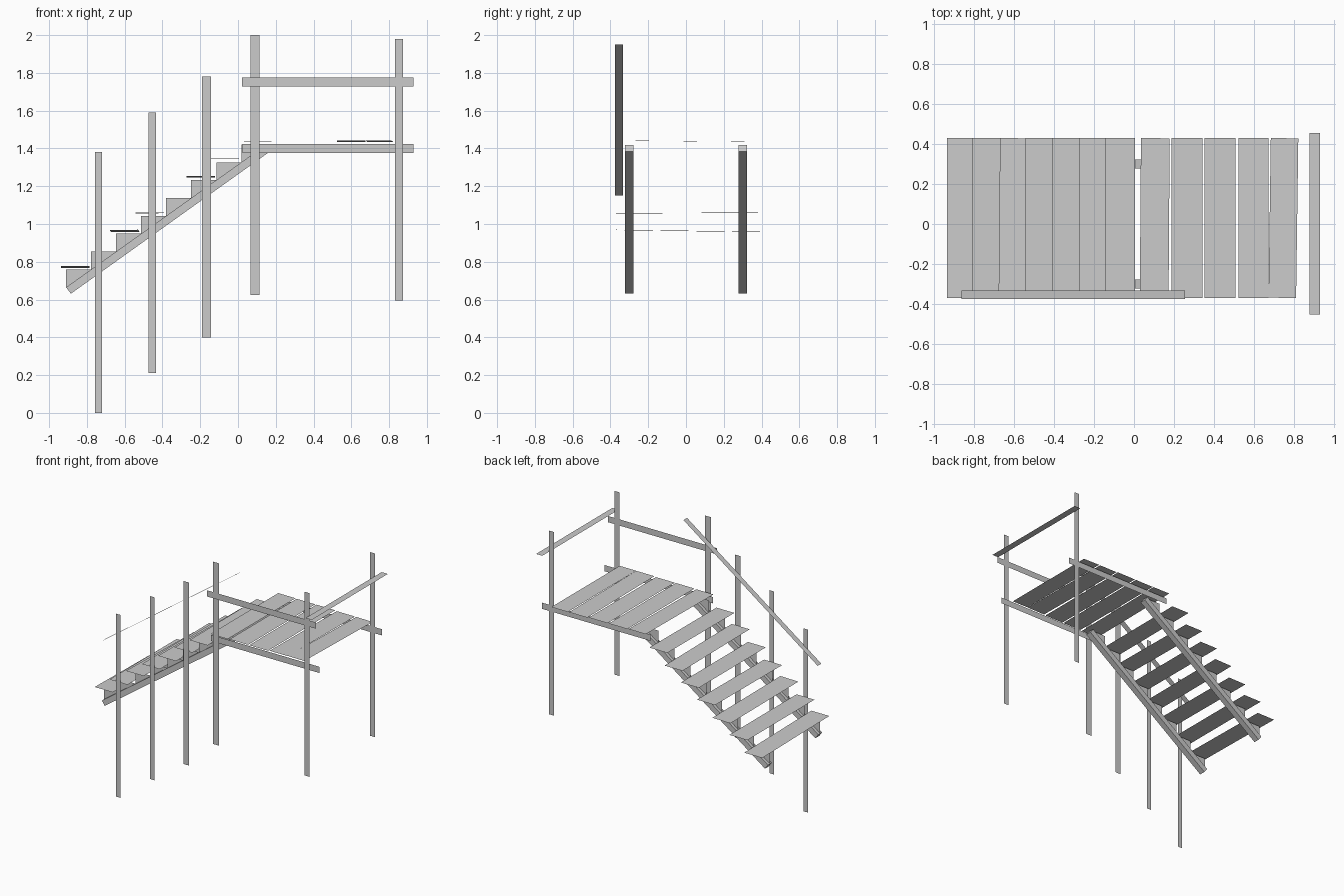
import bpy
import bmesh
from math import radians
from mathutils import Vector

cube = bpy.data.objects.get("Cube")
if cube:
    bpy.data.objects.remove(cube, do_unlink=True)

# One plain wood colour for everything
GREY = (0.6, 0.6, 0.6, 1.0)
wood = bpy.data.materials.new("plain_grey_wood")
wood.use_nodes = True
wood.diffuse_color = GREY
wood.node_tree.nodes["Principled BSDF"].inputs["Base Color"].default_value = GREY


def panel(name, corners, depth=None):
    """Flat polygon, optionally extruded by a vector."""
    bm = bmesh.new()
    face = bm.faces.new([bm.verts.new(c) for c in corners])
    if depth:
        kept = bmesh.ops.extrude_face_region(bm, geom=[face], use_keep_orig=True)
        moved = [g for g in kept["geom"] if isinstance(g, bmesh.types.BMVert)]
        bmesh.ops.translate(bm, verts=moved, vec=Vector(depth))
        bmesh.ops.recalc_face_normals(bm, faces=bm.faces)
    mesh = bpy.data.meshes.new(name)
    bm.to_mesh(mesh)
    bm.free()
    mesh.materials.append(wood)
    obj = bpy.data.objects.new(name, mesh)
    bpy.context.collection.objects.link(obj)
    return obj


def upright(name, x0, x1, z0, z1, y):
    """Sheet facing the front."""
    return panel(name, [(x0, y, z0), (x1, y, z0), (x1, y, z1), (x0, y, z1)])


def board(name, x0, x1, y0, y1, z, tilt_x=0.0, tilt_y=0.0, turn=0.0):
    """Level sheet, slightly askew about its centre."""
    w, d = (x1 - x0) / 2, (y1 - y0) / 2
    obj = panel(name, [(-w, -d, 0), (w, -d, 0), (w, d, 0), (-w, d, 0)])
    obj.location = ((x0 + x1) / 2, (y0 + y1) / 2, z)
    obj.rotation_euler = (radians(tilt_x), radians(tilt_y), radians(turn))
    return obj


# Posts: left edge, right edge, bottom, top, depth position
posts = {
    "stair_post_1": (-0.757, -0.72, 0.0, 1.38, -0.372),
    "stair_post_2": (-0.473, -0.434, 0.21, 1.59, -0.375),
    "stair_post_3": (-0.191, -0.144, 0.40, 1.78, -0.378),
    "deck_front_post_1": (0.067, 0.114, 0.625, 2.0, -0.392),
    "deck_front_post_2": (0.831, 0.873, 0.595, 1.98, -0.397),
    "deck_back_post": (0.831, 0.873, 0.595, 1.98, 0.385),
}
for name, dims in posts.items():
    upright(name, *dims)

# Platform beams and rails
upright("front_beam", 0.025, 0.93, 1.376, 1.423, -0.355)
upright("back_beam", 0.025, 0.93, 1.376, 1.423, 0.388)
upright("front_rail", 0.022, 0.93, 1.728, 1.775, -0.4)
board("end_rail", 0.88, 0.932, -0.453, 0.455, 1.815)

# Sloping handrail
panel("stair_handrail", [(-0.865, -0.377, 1.15), (0.255, -0.377, 1.95),
                         (0.255, -0.334, 1.95), (-0.865, -0.334, 1.15)])

# Sloping stringers with thin step brackets standing on them
RUN, RISE, STEPS = 0.1325, 0.0945, 8
LOW_X, LOW_Z = -0.91, 0.665
beam = [(LOW_X, LOW_Z), (-0.885, 0.631), (0.171, 1.385), (0.147, 1.419)]
for side, y in (("front", -0.3), ("back", 0.3)):
    panel(f"{side}_stringer", [(x, y - 0.023, z) for x, z in beam], (0, 0.046, 0))
    for i in range(STEPS):
        x, z = LOW_X + RUN * i, LOW_Z + RISE * i
        panel(f"{side}_bracket_{i + 1}",
              [(x, y, z), (x + RUN, y, z + RISE), (x, y, z + RISE)])

# Treads, a few of them slightly crooked: left edge, tilts, turn
treads = [(-0.937, -0.8, 0, 0), (-0.813, 0, 0, 0), (-0.675, -0.8, -0.8, -0.5),
          (-0.543, 0.3, -0.6, 0), (-0.408, 0, 0, 0), (-0.272, -0.6, 0, 0),
          (-0.145, 0.3, 0, 0)]
for i, (x, tx, ty, turn) in enumerate(treads):
    board(f"tread_{i + 1}", x, x + 0.15, -0.37, 0.43, 0.772 + 0.0955 * i, tx, ty, turn)

# Deck boards: left edge, right edge, tilts, turn
deck = [(0.032, 0.176, 0.3, 0, -0.4), (0.188, 0.343, 0, 0, 0),
        (0.353, 0.51, 0, 0, 0), (0.523, 0.675, -0.5, 0, 0),
        (0.68, 0.818, -0.6, 0.3, -0.8)]
for i, (x0, x1, tx, ty, turn) in enumerate(deck):
    board(f"deck_board_{i + 1}", x0, x1, -0.37, 0.43, 1.438, tx, ty, turn)
